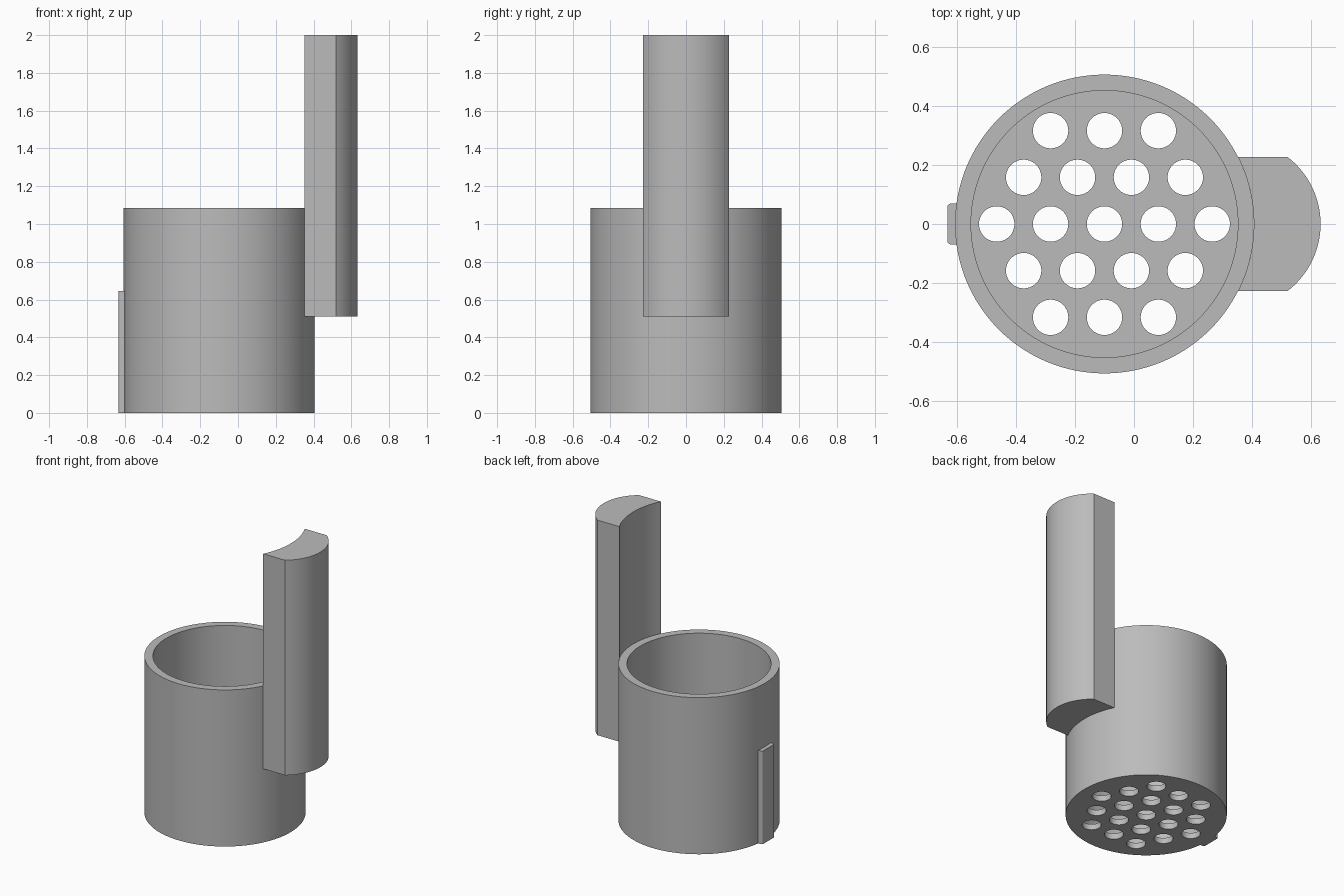
import bpy
import bmesh
from math import asin, cos, pi, sin, sqrt

if "Cube" in bpy.data.objects:
    bpy.data.objects.remove(bpy.data.objects["Cube"], do_unlink=True)

CX = -0.1                   # axis of the cup
OUTER, INNER = 0.506, 0.452
HEIGHT, FLOOR = 1.085, 0.04
HOLE, PITCH = 0.06, 0.1825

grey = bpy.data.materials.new("plain grey")
grey.use_nodes = True
GREY = (0.5, 0.5, 0.5, 1)
grey.diffuse_color = GREY
grey.node_tree.nodes["Principled BSDF"].inputs["Base Color"].default_value = GREY


def arc(cx, cy, r, start, end, n):
    step = (end - start) / n
    return [(cx + r * cos(start + i * step), cy + r * sin(start + i * step))
            for i in range(n + 1)]


def prisms(name, outlines, z0, z1):
    """Extrude each flat outline from z0 up to z1, all in one object."""
    bm = bmesh.new()
    for outline in outlines:
        low = [bm.verts.new((x, y, z0)) for x, y in outline]
        high = [bm.verts.new((x, y, z1)) for x, y in outline]
        bm.faces.new(low[::-1])
        bm.faces.new(high)
        for i in range(len(low)):
            j = (i + 1) % len(low)
            bm.faces.new((low[i], low[j], high[j], high[i]))
    bmesh.ops.recalc_face_normals(bm, faces=bm.faces)
    mesh = bpy.data.meshes.new(name)
    bm.to_mesh(mesh)
    bm.free()
    mesh.materials.append(grey)
    obj = bpy.data.objects.new(name, mesh)
    bpy.context.collection.objects.link(obj)
    return obj


def circle(x, y, r, n):
    return arc(x, y, r, 0, 2 * pi, n)[:-1]


def cut(target, cutter):
    mod = target.modifiers.new(cutter.name, "BOOLEAN")
    mod.operation = "DIFFERENCE"
    mod.solver = "EXACT"
    mod.object = cutter
    bpy.ops.object.select_all(action="DESELECT")
    bpy.context.view_layer.objects.active = target
    target.select_set(True)
    bpy.ops.object.modifier_apply(modifier=mod.name)
    bpy.data.objects.remove(cutter, do_unlink=True)


# Cup: hollow cylinder with a hexagonal pattern of drain holes in its floor
cup = prisms("cup", [circle(CX, 0, OUTER, 128)], 0, HEIGHT)
cut(cup, prisms("cup_hollow", [circle(CX, 0, INNER, 128)], FLOOR, HEIGHT + 0.1))
holes = []
for row in range(-2, 3):
    count = 5 - abs(row)
    for i in range(count):
        x = CX + (i - (count - 1) / 2) * PITCH
        holes.append(circle(x, row * PITCH * sqrt(3) / 2, HOLE, 40))
cut(cup, prisms("drain_holes", holes, -0.1, FLOOR + 0.1))

# Handle: upright bar, hollowed to hug the cup, rounded on the outside
HALF, FLAT_END, TIP = 0.227, 0.52, 0.632
sag = TIP - FLAT_END
bulge = (HALF ** 2 + sag ** 2) / (2 * sag)
a, b = asin(HALF / OUTER), asin(HALF / bulge)
handle = prisms("handle", [arc(CX, 0, OUTER, a, -a, 20)
                           + arc(TIP - bulge, 0, bulge, -b, b, 36)], 0.51, 2)

# Rib: thin strip low on the side away from the handle, with eased corners
R = 0.012
rib = prisms("rib", [[(-0.59, 0.069)]
                     + arc(-0.632 + R, 0.069 - R, R, pi / 2, pi, 5)
                     + arc(-0.632 + R, -0.069 + R, R, pi, 1.5 * pi, 5)
                     + [(-0.59, -0.069)]], 0, 0.645)

for obj in (cup, handle, rib):
    bpy.ops.object.select_all(action="DESELECT")
    bpy.context.view_layer.objects.active = obj
    obj.select_set(True)
    bpy.ops.object.shade_smooth_by_angle(angle=pi / 6)
